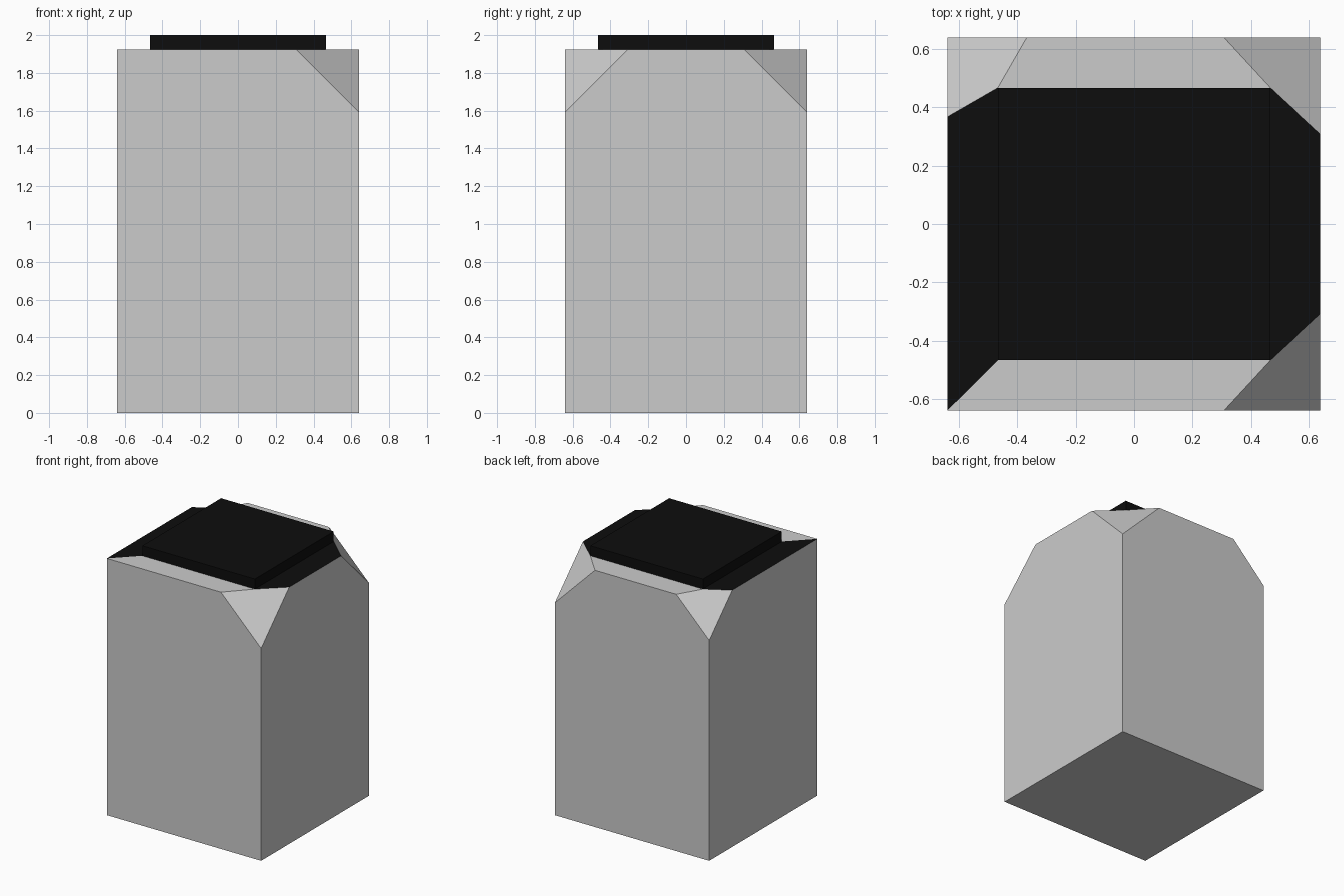
import bpy, bmesh
from mathutils import Vector

if "Cube" in bpy.data.objects:
    bpy.data.objects.remove(bpy.data.objects["Cube"])

W, H, CAP, INSET = 0.64, 1.925, 0.075, 0.245


def make_material(name, colour):
    mat = bpy.data.materials.new(name)
    mat.diffuse_color = colour
    mat.use_nodes = True
    mat.node_tree.nodes["Principled BSDF"].inputs["Base Color"].default_value = mat.diffuse_color
    return mat


bm = bmesh.new()

# Block standing on the ground
bmesh.ops.create_cube(bm, size=1)
bmesh.ops.scale(bm, vec=(2 * W, 2 * W, H), verts=bm.verts)
bmesh.ops.translate(bm, vec=(0, 0, H / 2), verts=bm.verts)

# Inset top: black borders on the left and right, grey at front and back
top = max(bm.faces, key=lambda f: f.calc_center_median().z)
rim = bmesh.ops.inset_individual(bm, faces=[top], thickness=INSET)["faces"]
for f in rim:
    c = f.calc_center_median()
    if abs(c.x) > abs(c.y):
        f.material_index = 1

# Raised black cap
top.material_index = 1
cap = bmesh.ops.extrude_discrete_faces(bm, faces=[top])["faces"][0]
bmesh.ops.translate(bm, vec=(0, 0, CAP), verts=cap.verts)
for e in cap.edges:
    for f in e.link_faces:
        f.material_index = 1

# Three cut corners, the back left one smaller
for x, y, size in ((W, -W, 0.333), (W, W, 0.333), (-W, W, 0.273)):
    corner = min(bm.verts, key=lambda v: (v.co - Vector((x, y, H))).length)
    bmesh.ops.bevel(bm, geom=[corner], offset=size, offset_type='OFFSET',
                    segments=1, profile=0.5, affect='VERTICES', material=0)

bmesh.ops.recalc_face_normals(bm, faces=bm.faces)
mesh = bpy.data.meshes.new("block_with_cap")
bm.to_mesh(mesh)
bm.free()
mesh.materials.append(make_material("grey", (0.8, 0.8, 0.8, 1)))
mesh.materials.append(make_material("black", (0.004, 0.004, 0.004, 1)))
block = bpy.data.objects.new("block_with_cap", mesh)
bpy.context.collection.objects.link(block)
